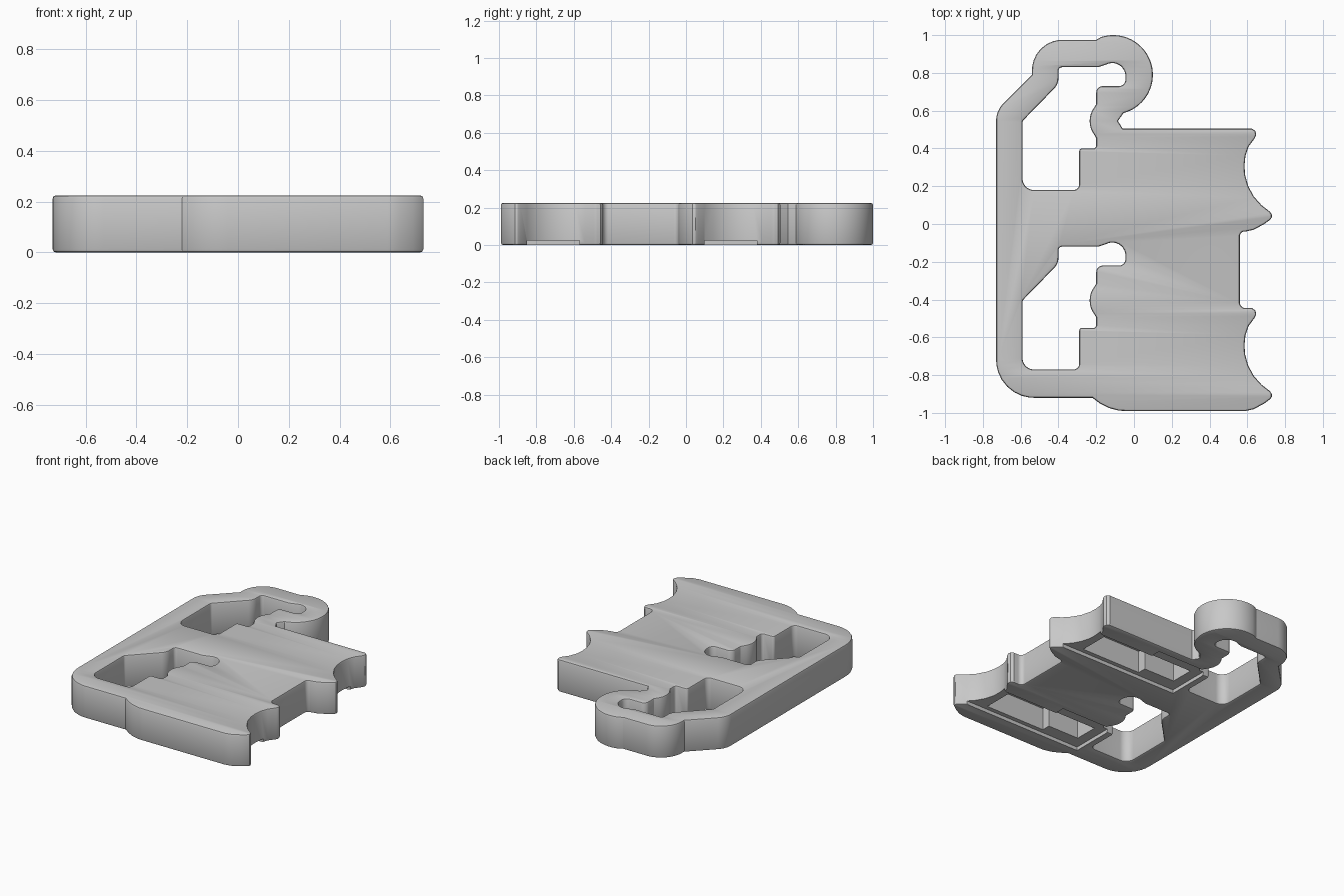
import bpy, bmesh
from math import cos, sin, radians, tan
from mathutils import Vector

cube = bpy.data.objects.get("Cube")
if cube:
    bpy.data.objects.remove(cube, do_unlink=True)

HEIGHT, EDGE, PITCH = 0.225, 0.012, 0.95   # thickness, edge rounding, spacing of the two units

grey = bpy.data.materials.new("plain grey")
grey.use_nodes = True
grey.diffuse_color = (0.58, 0.58, 0.58, 1)
grey.node_tree.nodes["Principled BSDF"].inputs["Base Color"].default_value = (0.58, 0.58, 0.58, 1)


def arc(cx, cy, r, a0, a1, n=16):
    angles = [radians(a0 + (a1 - a0) * i / n) for i in range(n + 1)]
    return [(cx + r * cos(a), cy + r * sin(a)) for a in angles]


def rounded(points, steps=8):
    """Round every (x, y, radius) corner; plain (x, y) points stay sharp."""
    out = []
    for i, p in enumerate(points):
        c = Vector(p[:2])
        if len(p) < 3:
            out.append(c)
            continue
        a = (Vector(points[i - 1][:2]) - c).normalized()
        b = (Vector(points[(i + 1) % len(points)][:2]) - c).normalized()
        half = a.angle(b) / 2
        reach = p[2] / tan(half)
        centre = c + (a + b).normalized() * (p[2] / sin(half))
        start, end = c + a * reach - centre, c + b * reach - centre
        for k in range(steps + 1):
            out.append(centre + start.lerp(end, k / steps).normalized() * p[2])
    return out


def shift(points, dy):
    return [(p[0], p[1] + dy, *p[2:]) for p in points]


# Scalloped edge of one unit: pointed tip, hollow arc, small upper tooth
scallop = [(0.59, -0.04), (0.635, -0.03), (0.69, 0.0), (0.72, 0.022), (0.73, 0.035),
           (0.73, 0.05), (0.72, 0.065), (0.675, 0.1), (0.635, 0.145), (0.605, 0.2),
           (0.588, 0.26), (0.585, 0.31), (0.59, 0.36), (0.607, 0.41), (0.64, 0.455),
           (0.647, 0.472), (0.643, 0.492), (0.625, 0.505)]

# Outer contour, counter-clockwise from the rounded front corner
outline = [(-0.73, -0.92, 0.2), (-0.22, -0.92), (-0.18, -0.95), (-0.13, -0.975),
           (-0.08, -0.988), (-0.04, -0.99)]
outline += shift(scallop, -PITCH)
outline += [(0.56, -0.445, 0.03), (0.56, -0.04, 0.025)] + scallop
outline += [(-0.06, 0.505), (-0.085, 0.545)]
outline += arc(-0.11, 0.79, 0.21, -75, 108, 28)
outline += [(-0.2, 0.975), (-0.54, 0.975, 0.16), (-0.54, 0.79), (-0.73, 0.6, 0.13)]

# Keyhole-like opening repeated in each unit
opening = [(-0.59, 0.18, 0.06), (-0.29, 0.18, 0.03), (-0.29, 0.4, 0.015), (-0.2, 0.4, 0.015)]
opening += [(-0.2, 0.455)] + arc(-0.115, 0.545, 0.12, 218, 142, 8) + [(-0.2, 0.635)]
opening += [(-0.2, 0.73, 0.035), (-0.045, 0.73, 0.035)]
opening += arc(-0.115, 0.782, 0.07, 0, 118, 10)
opening += [(-0.19, 0.83), (-0.4, 0.83, 0.02), (-0.4, 0.74, 0.08), (-0.59, 0.545, 0.02)]

# Plate body as a filled curve with rounded rims
curve = bpy.data.curves.new("plate", "CURVE")
curve.dimensions = "2D"
curve.fill_mode = "BOTH"
curve.extrude = HEIGHT / 2 - EDGE
curve.bevel_depth = EDGE
curve.bevel_resolution = 1
curve.offset = -EDGE
for loop in (outline, opening, shift(opening, -PITCH)):
    pts = rounded(loop)
    spline = curve.splines.new("POLY")
    spline.points.add(len(pts) - 1)
    for sp, p in zip(spline.points, pts):
        sp.co = (p[0], p[1], 0, 1)
    spline.use_cyclic_u = True
source = bpy.data.objects.new("plate_curve", curve)
bpy.context.collection.objects.link(source)
bpy.context.view_layer.update()
mesh = bpy.data.meshes.new_from_object(source.evaluated_get(bpy.context.evaluated_depsgraph_get()))
bpy.data.objects.remove(source, do_unlink=True)

bm = bmesh.new()
bm.from_mesh(mesh)
bmesh.ops.remove_doubles(bm, verts=bm.verts, dist=0.0003)
bmesh.ops.translate(bm, verts=bm.verts, vec=(0, 0, HEIGHT / 2))
bmesh.ops.recalc_face_normals(bm, faces=bm.faces)
bm.to_mesh(mesh)
bm.free()
mesh.materials.clear()
mesh.materials.append(grey)
plate = bpy.data.objects.new("plate", mesh)
bpy.context.collection.objects.link(plate)


def cut(name, points, top):
    """Cut a prism-shaped recess of the given height into the underside."""
    bm = bmesh.new()
    face = bm.faces.new([bm.verts.new((x, y, -0.1)) for x, y in points])
    new = bmesh.ops.extrude_face_region(bm, geom=[face])["geom"]
    verts = [v for v in new if isinstance(v, bmesh.types.BMVert)]
    bmesh.ops.translate(bm, verts=verts, vec=(0, 0, top + 0.1))
    bmesh.ops.recalc_face_normals(bm, faces=bm.faces)
    data = bpy.data.meshes.new(name)
    bm.to_mesh(data)
    bm.free()
    data.materials.append(grey)
    cutter = bpy.data.objects.new(name, data)
    bpy.context.collection.objects.link(cutter)
    cutter.hide_render = True
    mod = plate.modifiers.new(name, "BOOLEAN")
    mod.operation = "DIFFERENCE"
    mod.solver = "EXACT"
    mod.object = cutter
    bpy.context.view_layer.objects.active = plate
    bpy.ops.object.modifier_apply(modifier=name)
    bpy.data.objects.remove(cutter, do_unlink=True)


# Underside: shallow lid recess open to the hollow edge, and a stepped deep pocket
lid = [(-0.24, 0.1), (0.8, 0.1), (0.8, 0.38), (0.17, 0.38), (0.17, 0.45), (-0.24, 0.45)]
pocket = [(-0.17, 0.19), (0.07, 0.19), (0.07, 0.13), (0.53, 0.13),
          (0.53, 0.355), (-0.17, 0.355)]
for dy in (0, -PITCH):
    cut("lid_recess", shift(lid, dy), 0.025)
    cut("deep_pocket", shift(pocket, dy), 0.18)

bpy.ops.object.select_all(action="DESELECT")
plate.select_set(True)
bpy.context.view_layer.objects.active = plate
bpy.ops.object.shade_smooth_by_angle(angle=radians(25))
